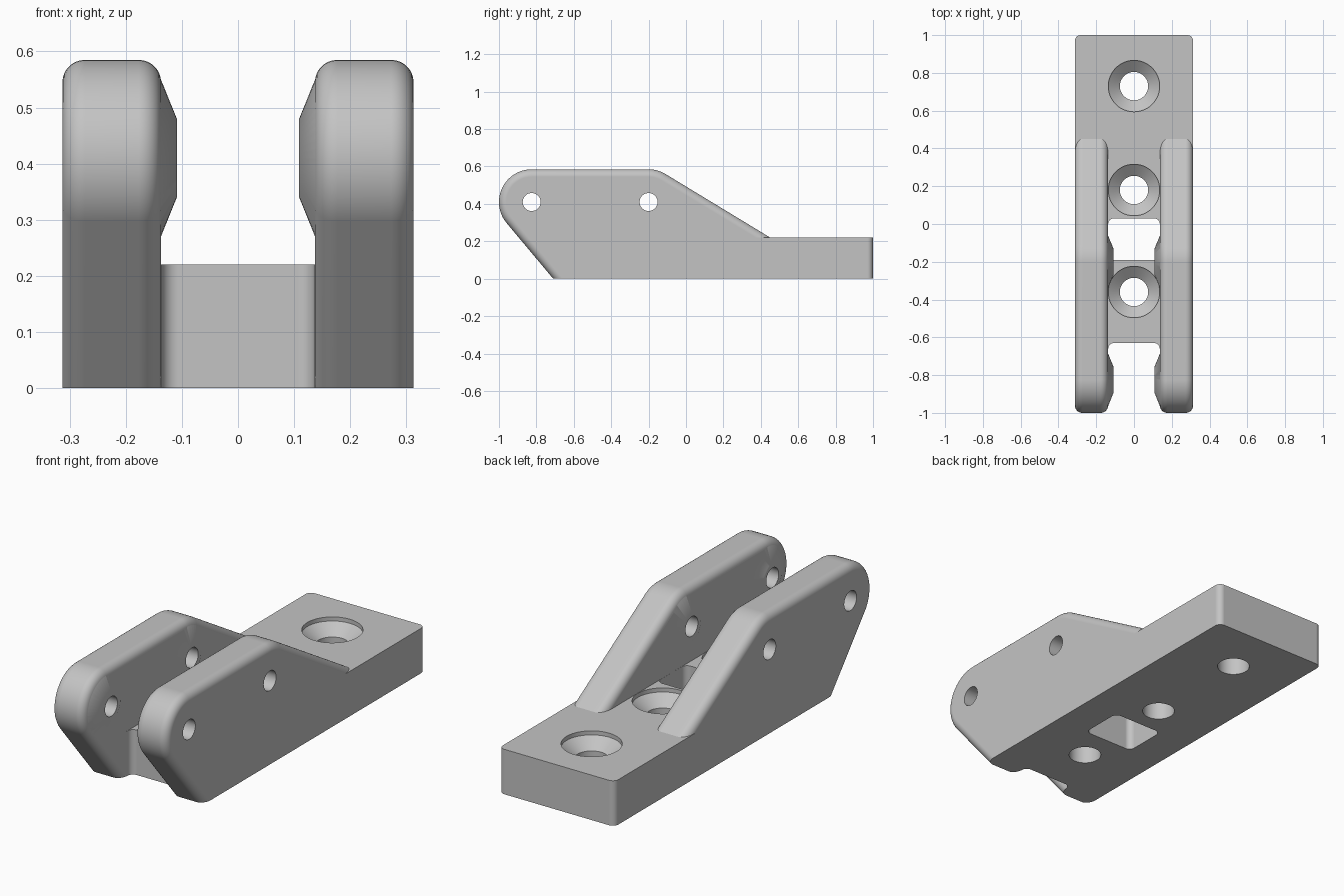
import bpy, bmesh, math
from mathutils import Vector, Matrix

old = bpy.data.objects.get("Cube")
if old:
    bpy.data.objects.remove(old, do_unlink=True)

grey = bpy.data.materials.new("plain_grey")
grey.use_nodes = True
COLOUR = (0.55, 0.55, 0.55, 1)
grey.diffuse_color = COLOUR
grey.node_tree.nodes["Principled BSDF"].inputs["Base Color"].default_value = COLOUR

INNER, OUTER = 0.137, 0.313      # cheek wall faces
TOP, PIN_Z, ARC = 0.22, 0.41, 0.175
PIN_Y = (-0.825, -0.2)
SCREW_Y = (-0.36, 0.18, 0.73)
FILLET = 0.04


def to_object(name, bm):
    bmesh.ops.recalc_face_normals(bm, faces=bm.faces[:])
    mesh = bpy.data.meshes.new(name)
    bm.to_mesh(mesh)
    bm.free()
    mesh.materials.append(grey)
    ob = bpy.data.objects.new(name, mesh)
    bpy.context.collection.objects.link(ob)
    return ob


def rounded(corners, steps=14):
    """Outline from (a, b, radius) corners, with arcs where radius > 0."""
    out = []
    for i, (a, b, r) in enumerate(corners):
        p = Vector((a, b))
        if r == 0:
            out.append(p)
            continue
        u = (Vector(corners[i - 1][:2]) - p).normalized()
        v = (Vector(corners[(i + 1) % len(corners)][:2]) - p).normalized()
        half = u.angle(v) / 2
        centre = p + (u + v).normalized() * r / math.sin(half)
        start = p + u * r / math.tan(half) - centre
        end = p + v * r / math.tan(half) - centre
        turn = math.atan2(start.x * end.y - start.y * end.x, start.dot(end))
        for k in range(steps + 1):
            out.append(centre + Matrix.Rotation(turn * k / steps, 2) @ start)
    return out


def prism(outline, low, high, along_x=False):
    bm = bmesh.new()
    place = (lambda p: (low, p.x, p.y)) if along_x else (lambda p: (p.x, p.y, low))
    face = bm.faces.new([bm.verts.new(place(p)) for p in outline])
    grown = bmesh.ops.extrude_face_region(bm, geom=[face])["geom"]
    shift = Vector((high - low, 0, 0) if along_x else (0, 0, high - low))
    bmesh.ops.translate(bm, vec=shift,
                        verts=[g for g in grown if isinstance(g, bmesh.types.BMVert)])
    return bm


def box_outline(x, y0, y1, r):
    return rounded([(-x, y0, r), (x, y0, r), (x, y1, r), (-x, y1, r)], 8)


def cone_x(name, x0, r0, x1, r1, y):
    """Round part lying along x, radius r0 at x0 and r1 at x1."""
    bm = bmesh.new()
    place = (Matrix.Translation(((x0 + x1) / 2, y, PIN_Z))
             @ Matrix.Rotation(math.pi / 2, 4, "Y"))
    bmesh.ops.create_cone(bm, cap_ends=True, segments=48, radius1=r0, radius2=r1,
                          depth=x1 - x0, matrix=place)
    return to_object(name, bm)


def combine(body, tool, operation):
    mod = body.modifiers.new(operation, "BOOLEAN")
    mod.object, mod.operation, mod.solver = tool, operation, "EXACT"
    bpy.context.view_layer.objects.active = body
    bpy.ops.object.modifier_apply(modifier=mod.name)
    bpy.data.objects.remove(tool, do_unlink=True)


# Base plate with a short nose between the cheeks (trimmed flat below later)
base = rounded([(-OUTER, -0.6, 0), (-0.2, -0.6, 0), (-0.2, -0.67, 0), (0.2, -0.67, 0),
                (0.2, -0.6, 0), (OUTER, -0.6, 0), (OUTER, 1, 0.03), (-OUTER, 1, 0.03)], 8)
body = to_object("bracket_body", prism(base, -0.12, TOP))

# Cheek walls with filleted outline, and conical bosses on the inner faces
cheek = rounded([(-0.668, -0.05, 0), (-1.2, 0.585, ARC), (-0.1515, 0.585, ARC),
                 (0.648, 0.1, 0), (0.648, -0.05, 0)], 20)
for side in (-1, 1):
    low, high = sorted((side * INNER, side * OUTER))
    bm = prism(cheek, low, high, along_x=True)
    rim = [e for e in bm.edges
           if abs(e.verts[0].co.x - e.verts[1].co.x) < 1e-5
           and max(v.co.z for v in e.verts) > 0.11]
    bmesh.ops.bevel(bm, geom=rim, offset=FILLET, segments=7, profile=0.5,
                    affect="EDGES", clamp_overlap=False)
    combine(body, to_object("cheek", bm), "UNION")
    for y in PIN_Y:
        if side > 0:
            boss = cone_x("boss", 0.109, 0.07, 0.141, 0.149, y)
        else:
            boss = cone_x("boss", -0.141, 0.149, -0.109, 0.07, y)
        combine(body, boss, "UNION")

# Window and front notch between the cheeks
for y0, y1 in ((-0.19, 0.03), (-1.2, -0.63)):
    cut = prism(box_outline(INNER - 0.0005, y0, y1, 0.03), -0.2, TOP + 0.02)
    combine(body, to_object("slot_cutter", cut), "DIFFERENCE")

# Countersunk screw holes
for y in SCREW_Y:
    bm = bmesh.new()
    section = [(0, -0.2), (0.075, -0.2), (0.075, 0.15), (0.136, 0.2), (0.136, 0.24), (0, 0.24)]
    verts = [bm.verts.new((r, y, z)) for r, z in section]
    edges = [bm.edges.new(pair) for pair in zip(verts, verts[1:])]
    bmesh.ops.spin(bm, geom=verts + edges, cent=(0, y, 0), axis=(0, 0, 1),
                   angle=math.tau, steps=48, use_merge=False)
    bmesh.ops.remove_doubles(bm, verts=bm.verts[:], dist=1e-4)
    combine(body, to_object("screw_cutter", bm), "DIFFERENCE")

# Cross pin holes
for y in PIN_Y:
    combine(body, cone_x("pin_cutter", -0.5, 0.048, 0.5, 0.048, y), "DIFFERENCE")

# Flat underside
floor = prism(box_outline(0.6, -1.5, 1.5, 0), -0.5, 0)
combine(body, to_object("floor_cutter", floor), "DIFFERENCE")

# Smooth fillets, crisp edges
bpy.ops.object.select_all(action="DESELECT")
body.select_set(True)
bpy.context.view_layer.objects.active = body
bpy.ops.object.shade_smooth_by_angle(angle=math.radians(25))
weighted = body.modifiers.new("even_shading", "WEIGHTED_NORMAL")
weighted.keep_sharp = True
